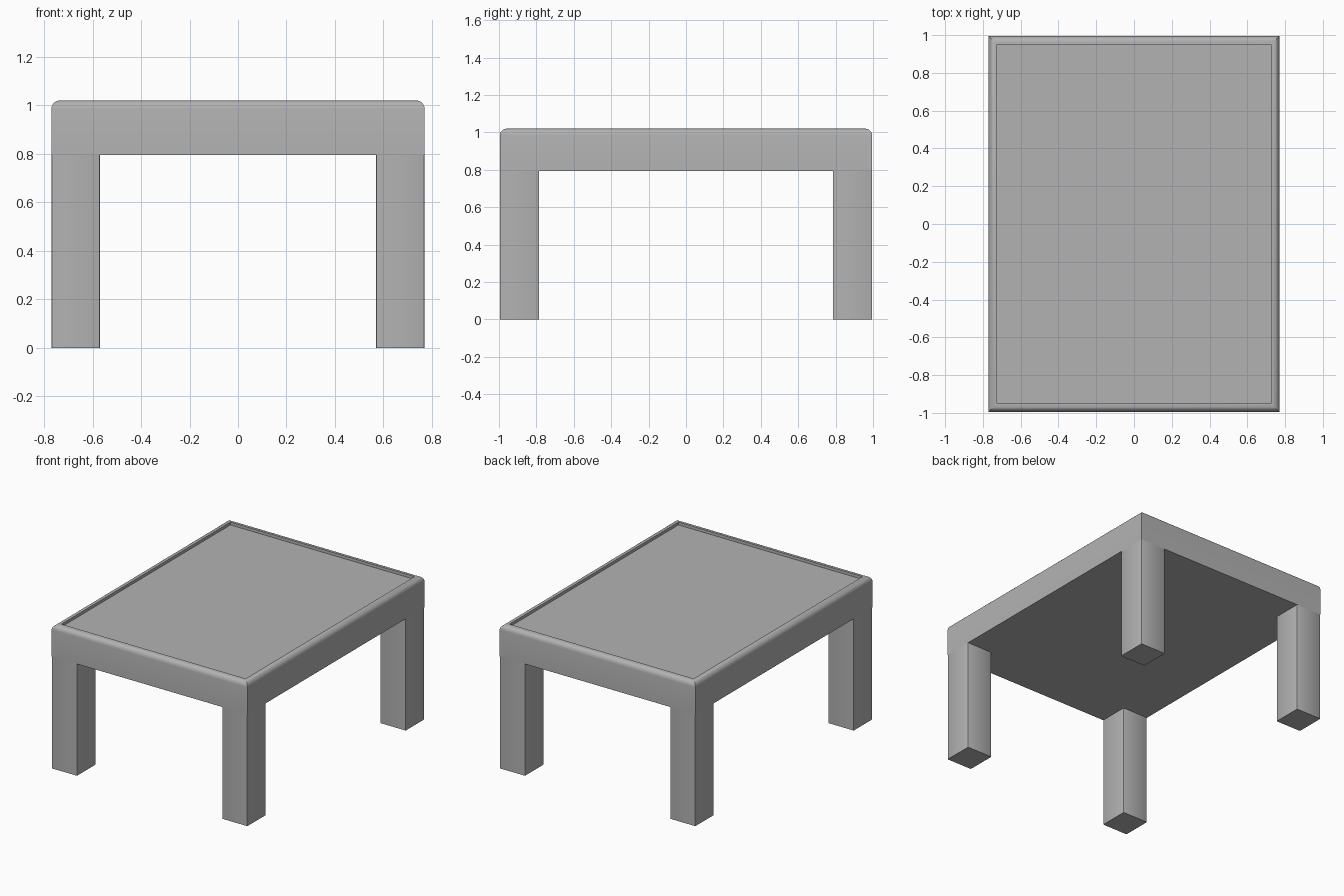
import bpy
import bmesh

cube = bpy.data.objects.get("Cube")
if cube:
    bpy.data.objects.remove(cube, do_unlink=True)

HALF_X, HALF_Y = 0.77, 0.995
UNDERSIDE, TOP = 0.795, 1.02

grey = bpy.data.materials.new("plain grey")
grey.use_nodes = True
colour = (0.45, 0.45, 0.45, 1)
grey.diffuse_color = colour
grey.node_tree.nodes["Principled BSDF"].inputs["Base Color"].default_value = colour


def add_box(name, low, high):
    """Box between two corners, with its bmesh still open for shaping."""
    bm = bmesh.new()
    bmesh.ops.create_cube(bm, size=1)
    for v in bm.verts:
        v.co = [(a + b) / 2 + c * (b - a) for a, b, c in zip(low, high, v.co)]
    mesh = bpy.data.meshes.new(name)
    mesh.materials.append(grey)
    obj = bpy.data.objects.new(name, mesh)
    bpy.context.collection.objects.link(obj)
    return obj, bm


def finish(obj, bm):
    bm.to_mesh(obj.data)
    bm.free()
    bpy.ops.object.select_all(action='DESELECT')
    obj.select_set(True)
    bpy.context.view_layer.objects.active = obj
    bpy.ops.object.shade_smooth_by_angle(angle=0.6)


# Table top with a rounded upper rim and a shallow recessed panel
top, bm = add_box("table_top", (-HALF_X, -HALF_Y, UNDERSIDE), (HALF_X, HALF_Y, TOP))
rim = [e for e in bm.edges if all(v.co.z > TOP - 0.01 for v in e.verts)]
bmesh.ops.bevel(bm, geom=rim, offset=0.035, segments=5, profile=0.5, affect='EDGES')
panel = max(bm.faces, key=lambda f: f.calc_center_median().z)
bmesh.ops.inset_region(bm, faces=[panel], thickness=0.015)
walls = bmesh.ops.extrude_discrete_faces(bm, faces=[panel])["faces"]
bmesh.ops.translate(bm, verts=walls[0].verts, vec=(0, 0, -0.02))
finish(top, bm)

# Square legs flush with the corners, edges barely softened
for side, sx in (("left", 1), ("right", -1)):
    for end, sy in (("front", -1), ("back", 1)):
        xs = sorted((sx * 0.57, sx * HALF_X))
        ys = sorted((sy * 0.785, sy * HALF_Y))
        leg, bm = add_box(f"{end}_{side}_leg", (xs[0], ys[0], 0), (xs[1], ys[1], UNDERSIDE))
        uprights = [e for e in bm.edges if abs(e.verts[0].co.z - e.verts[1].co.z) > 0.1]
        bmesh.ops.bevel(bm, geom=uprights, offset=0.006, segments=2, profile=0.5, affect='EDGES')
        finish(leg, bm)
